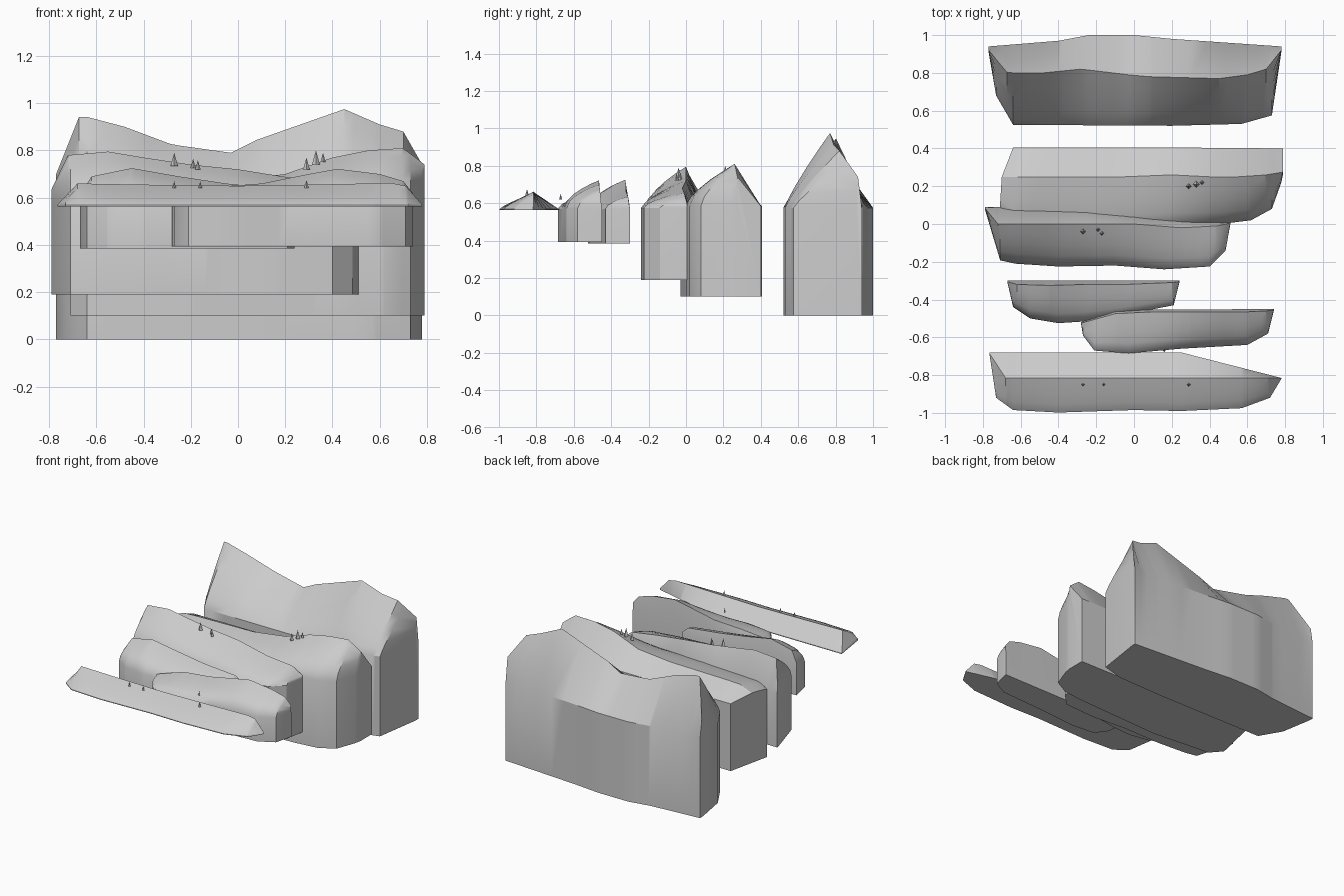
import bpy, bmesh
from mathutils import Vector


def sample(line, t):
    # point on a polyline, with t measured as normalised x
    x0, x1 = line[0][0], line[-1][0]
    x = x0 + (x1 - x0) * t
    for a, b in zip(line, line[1:]):
        if x <= b[0] + 1e-6:
            return Vector(a).lerp(Vector(b), (x - a[0]) / (b[0] - a[0]))
    return Vector(line[-1])


def hill(name, bottom, rim, power, front, crest, back):
    # loft wall, curved front slope, crest, straight back slope and flat base
    knots = {round((p[0] - l[0][0]) / (l[-1][0] - l[0][0]), 4)
             for l in (front, crest, back) for p in l}
    knots |= {i / 16 for i in range(17)}
    ts = []
    for t in sorted(knots):
        if not ts or t - ts[-1] > 0.006 or t == 1:
            ts.append(t)
    bm = bmesh.new()
    rings = []
    for t in ts:
        f, c, b = sample(front, t), sample(crest, t), sample(back, t)
        ring = [(f.x, f.y, bottom), (f.x, f.y, rim)]
        for s in (0.1, 0.25, 0.5, 0.75, 1):
            ring.append((f.x + (c.x - f.x) * s, f.y + (c.y - f.y) * s,
                         rim + (c.z - rim) * s ** power))
        ring += [(b.x, b.y, rim), (b.x, b.y, bottom)]
        rings.append([bm.verts.new(p) for p in ring])
    n = len(rings[0])
    for r, q in zip(rings, rings[1:]):
        for i in range(n):
            j = (i + 1) % n
            bm.faces.new((r[i], q[i], q[j], r[j]))
    bm.faces.new(rings[0])
    bm.faces.new(rings[-1])
    bmesh.ops.recalc_face_normals(bm, faces=bm.faces)
    finish(name, bm)


def finish(name, bm, smooth=True):
    me = bpy.data.meshes.new(name)
    bm.to_mesh(me)
    bm.free()
    ob = bpy.data.objects.new(name, me)
    bpy.context.collection.objects.link(ob)
    if smooth:
        bpy.ops.object.select_all(action='DESELECT')
        ob.select_set(True)
        bpy.context.view_layer.objects.active = ob
        bpy.ops.object.shade_smooth_by_angle(angle=0.5)


def tree(name, x, y, z, h):
    # tiny four-sided fir
    bm = bmesh.new()
    bmesh.ops.create_cone(bm, cap_ends=True, segments=4, radius1=h * 0.28, radius2=0, depth=h)
    bmesh.ops.translate(bm, verts=bm.verts, vec=(x, y, z + h / 2))
    finish(name, bm, False)


# tall mountain at the back
hill("back_mountain", 0, 0.575, 0.85,
     [(-.77, .91), (-.73, .68), (-.64, .525), (.2, .52), (.57, .53), (.73, .575), (.78, .91)],
     [(-.77, .92, .7), (-.67, .8, .95), (-.48, .8, .9), (-.28, .82, .825), (-.03, .79, .79),
      (.08, .78, .845), (.45, .77, .975), (.6, .79, .91), (.7, .82, .88), (.78, .92, .74)],
     [(-.77, .94), (-.4, .97), (-.24, 1), (0, 1), (.2, .98), (.78, .94)])

# hill rising to the right
hill("right_hill", 0.1, 0.585, 0.6,
     [(-.71, .09), (-.64, .01), (-.2, -.03), (.46, 0), (.62, .02), (.73, .08), (.78, .22), (.79, .27)],
     [(-.7, .25, .62), (-.6, .25, .66), (-.05, .25, .67), (.2, .26, .7), (.4, .25, .77),
      (.55, .25, .8), (.7, .26, .81), (.79, .275, .74)],
     [(-.64, .405), (.2, .405), (.79, .4)])

# hill rising to the left
hill("left_hill", 0.19, 0.575, 0.6,
     [(-.79, .08), (-.705, -.205), (-.4, -.225), (-.1, -.22), (.16, -.24), (.4, -.225),
      (.485, -.14), (.51, 0)],
     [(-.79, .085, .635), (-.72, 0, .78), (-.55, 0, .795), (-.4, 0, .77), (-.2, 0, .74),
      (0, 0, .72), (.25, -.02, .68), (.44, -.01, .655), (.51, .005, .6)],
     [(-.79, .09), (-.25, .085), (.1, .04), (.51, .01)])

# two low foothills
hill("left_foothill", 0.385, 0.57, 0.5,
     [(-.67, -.31), (-.64, -.44), (-.55, -.5), (-.4, -.525), (-.25, -.515), (-.1, -.49),
      (.21, -.43), (.24, -.31)],
     [(-.67, -.305, .61), (-.62, -.32, .69), (-.45, -.325, .725), (-.25, -.32, .69),
      (-.05, -.32, .66), (.2, -.31, .635), (.24, -.305, .6)],
     [(-.67, -.3), (.24, -.3)])
hill("right_foothill", 0.393, 0.57, 0.5,
     [(-.28, -.53), (-.27, -.59), (-.21, -.67), (-.03, -.685), (.25, -.66), (.6, -.64),
      (.71, -.58), (.74, -.46)],
     [(-.28, -.525, .6), (-.1, -.475, .645), (.1, -.465, .66), (.3, -.465, .7),
      (.42, -.465, .722), (.6, -.465, .7), (.7, -.46, .67), (.74, -.455, .62)],
     [(-.28, -.52), (-.1, -.455), (.74, -.45)])

# thin front ridge
hill("front_ridge", 0.563, 0.568, 0.8,
     [(-.765, -.69), (-.73, -.92), (-.64, -.985), (-.4, -.998), (0, -.985), (.25, -.99),
      (.57, -.975), (.72, -.92), (.78, -.82)],
     [(-.765, -.685, .57), (-.68, -.815, .66), (-.4, -.815, .655), (0, -.815, .65),
      (.3, -.815, .655), (.65, -.815, .662), (.71, -.815, .65), (.78, -.817, .57)],
     [(-.765, -.68), (.25, -.68), (.78, -.815)])

# scattered trees
trees = [(-.27, -.85, .64, .03), (-.16, -.85, .64, .03), (.29, -.85, .64, .035),
         (.16, -.67, .62, .03), (-.27, -.04, .735, .055), (-.19, -.03, .725, .04),
         (-.17, -.05, .72, .04), (.29, .2, .72, .05), (.33, .21, .74, .06), (.36, .22, .75, .04)]
for i, p in enumerate(trees):
    tree(f"tree_{i + 1}", *p)
